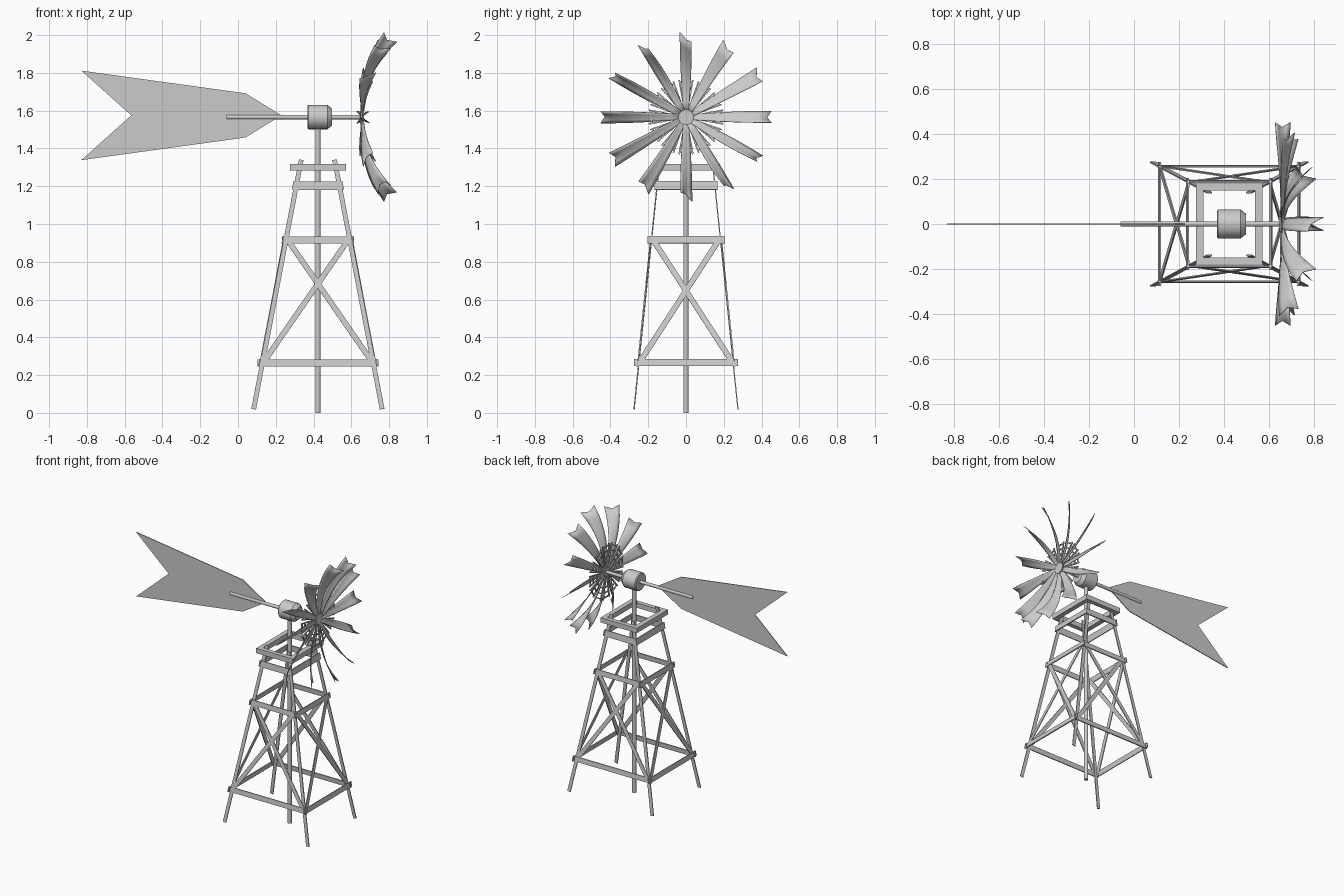
import bpy, bmesh
from math import radians, cos, sin, pi
from mathutils import Vector, Matrix

if "Cube" in bpy.data.objects:
    bpy.data.objects.remove(bpy.data.objects["Cube"])

mat = bpy.data.materials.new("plain_grey")
mat.use_nodes = True
mat.diffuse_color = (0.6, 0.6, 0.6, 1)
mat.node_tree.nodes["Principled BSDF"].inputs["Base Color"].default_value = (0.6, 0.6, 0.6, 1)

CX, AXLE = 0.423, 1.566        # tower centre and axle height
WHEEL_X = 0.66


def finish(name, bm, smooth=False):
    bmesh.ops.recalc_face_normals(bm, faces=bm.faces)
    mesh = bpy.data.meshes.new(name)
    bm.to_mesh(mesh)
    bm.free()
    mesh.materials.append(mat)
    obj = bpy.data.objects.new(name, mesh)
    bpy.context.collection.objects.link(obj)
    if smooth:
        bpy.ops.object.select_all(action="DESELECT")
        obj.select_set(True)
        bpy.context.view_layer.objects.active = obj
        bpy.ops.object.shade_smooth_by_angle(angle=radians(35))
    return obj


def bar(bm, a, b, normal, width, thick):
    """Flat bar from a to b, its thin side along normal."""
    a, b = Vector(a), Vector(b)
    along = b - a
    side = along.cross(Vector(normal)).normalized()
    out = side.cross(along).normalized()
    rot = Matrix((along.normalized(), side, out)).transposed().to_4x4()
    m = Matrix.Translation((a + b) / 2) @ rot @ Matrix.Diagonal((along.length, width, thick, 1))
    bmesh.ops.create_cube(bm, size=1, matrix=m)


def lathe(bm, profile, origin, direction, sides=24):
    """Closed round solid from (distance, radius) pairs along a direction."""
    rot = Vector(direction).to_track_quat("Z", "Y").to_matrix()
    rings = []
    for d, r in profile:
        rings.append([bm.verts.new(Vector(origin) + rot @ Vector(
            (r * cos(2 * pi * i / sides), r * sin(2 * pi * i / sides), d))) for i in range(sides)])
    for lo, hi in zip(rings, rings[1:]):
        for i in range(sides):
            j = (i + 1) % sides
            bm.faces.new((lo[i], lo[j], hi[j], hi[i]))
    bm.faces.new(rings[0][::-1])
    bm.faces.new(rings[-1])


def corner(sx, sy, z):
    """Leg centre line at height z."""
    t = (z - 0.02) / 1.32
    return Vector((CX + sx * (0.34 - 0.252 * t), sy * (0.275 - 0.136 * t), z))


# Four splayed legs
bm = bmesh.new()
for sx in (-1, 1):
    for sy in (-1, 1):
        bar(bm, corner(sx, sy, 0.02), corner(sx, sy, 1.34), (0, 1, 0.11), 0.025, 0.006)
finish("legs", bm)

# Girts and cross braces on the four tower faces
girts, braces = bmesh.new(), bmesh.new()
for s in (-1, 1):
    faces = (((-1, s), (1, s), Vector((0, s, 0.11)), 0.006),
             ((s, -1), (s, 1), Vector((s, 0, 0.19)), 0.016))
    for p, q, n, gap in faces:
        out = n.normalized() * gap
        for z, w, extra in ((0.263, 0.036, 0.026), (0.914, 0.037, 0.022), (1.201, 0.045, 0.014)):
            a, b = corner(*p, z), corner(*q, z)
            over = (b - a).normalized() * extra
            bar(girts, a - over + out, b + over + out, n, w, 0.008)
        for u, v in ((p, q), (q, p)):
            bar(braces, corner(*u, 0.258) + out * 0.8, corner(*v, 0.925) + out * 0.8, n, 0.029, 0.006)
finish("girts", girts)
finish("cross_braces", braces)

# Square platform frame
bm = bmesh.new()
for s in (-1, 1):
    bar(bm, (CX - 0.148, s * 0.165, 1.3), (CX + 0.148, s * 0.165, 1.3), (0, 0, 1), 0.032, 0.036)
    bar(bm, (CX + s * 0.131, -0.149, 1.3), (CX + s * 0.131, 0.149, 1.3), (0, 0, 1), 0.035, 0.036)
finish("platform_frame", bm)

# Pole, axle and gear housing
bm = bmesh.new()
lathe(bm, ((0, 0.014), (1.53, 0.014)), (CX, 0, 0), (0, 0, 1), 16)
finish("pole", bm, True)
bm = bmesh.new()
lathe(bm, ((0, 0.012), (0.72, 0.012)), (-0.06, 0, AXLE), (1, 0, 0), 16)
finish("axle", bm, True)
bm = bmesh.new()
lathe(bm, ((0, 0.059), (0.006, 0.065), (0.105, 0.065), (0.13, 0.045)), (0.368, 0, AXLE), (1, 0, 0))
finish("gear_housing", bm, True)

# Tail vane
bm = bmesh.new()
half = ((0.23, 0), (0.04, 0.117), (-0.83, 0.237), (-0.565, 0))
outline = half + tuple((x, -z) for x, z in (half[2], half[1]))
face = bm.faces.new([bm.verts.new((x, -0.003, 1.575 + z)) for x, z in outline])
new = bmesh.ops.extrude_face_region(bm, geom=[face])["geom"]
bmesh.ops.translate(bm, vec=(0, 0.006, 0), verts=[g for g in new if isinstance(g, bmesh.types.BMVert)])
finish("tail_vane", bm)

# Wheel hub
bm = bmesh.new()
lathe(bm, ((0, 0.03), (0.008, 0.04), (0.022, 0.04)), (0.645, 0, AXLE), (1, 0, 0))
finish("wheel_hub", bm, True)


def wheel_point(angle, r, side, depth, sweep=1):
    """Point on the wheel, whose upper and lower parts sweep forward."""
    y = r * sin(angle) + side * cos(angle)
    z = r * cos(angle) - side * sin(angle)
    bend = max(0, abs(z) - 0.06) * (1 if z > 0 else -1) * sweep
    return Vector((WHEEL_X + depth + 0.95 * bend * bend, y,
                   AXLE + z * (1 - 0.4 * bend * bend) - 1.9 * bend * depth))


# Twelve twisted blades with notched tips, plus their small support rods
blades, rods = bmesh.new(), bmesh.new()
STEPS = 8
for n in range(12):
    ang = radians(30 * n)
    rows = []
    for i in range(STEPS + 1):
        t = i / STEPS
        chord, twist = 0.03 + 0.062 * t, radians(12 + 36 * t)
        row = []
        for u in (-1, -0.5, 0, 0.5, 1):
            r = 0.03 + 0.4 * t + (0.022 * abs(u) if i == STEPS else 0)
            camber = 0.05 * chord * (u * u - 0.5)
            w = u * chord / 2
            row.append(blades.verts.new(wheel_point(
                ang, r, w * cos(twist) - camber * sin(twist), w * sin(twist) + camber * cos(twist))))
        rows.append(row)
    for lo, hi in zip(rows, rows[1:]):
        for j in range(4):
            blades.faces.new((lo[j], lo[j + 1], hi[j + 1], hi[j]))
    for s in (-1, 1):
        side_ang = ang + s * radians(10.5)
        bar(rods, wheel_point(side_ang, 0.03, 0, -0.008, 0), wheel_point(side_ang, 0.2, 0, -0.008, 0),
            (1, 0, 0), 0.008, 0.008)
    for r in (0.11, 0.15, 0.185):
        bar(rods, wheel_point(ang, r, -0.185 * r, -0.008, 0), wheel_point(ang, r, 0.185 * r, -0.008, 0),
            (1, 0, 0), 0.008, 0.008)
obj = finish("blades", blades, True)
solid = obj.modifiers.new("thickness", "SOLIDIFY")
solid.thickness = 0.003
solid.offset = 0
finish("blade_rods", rods)
